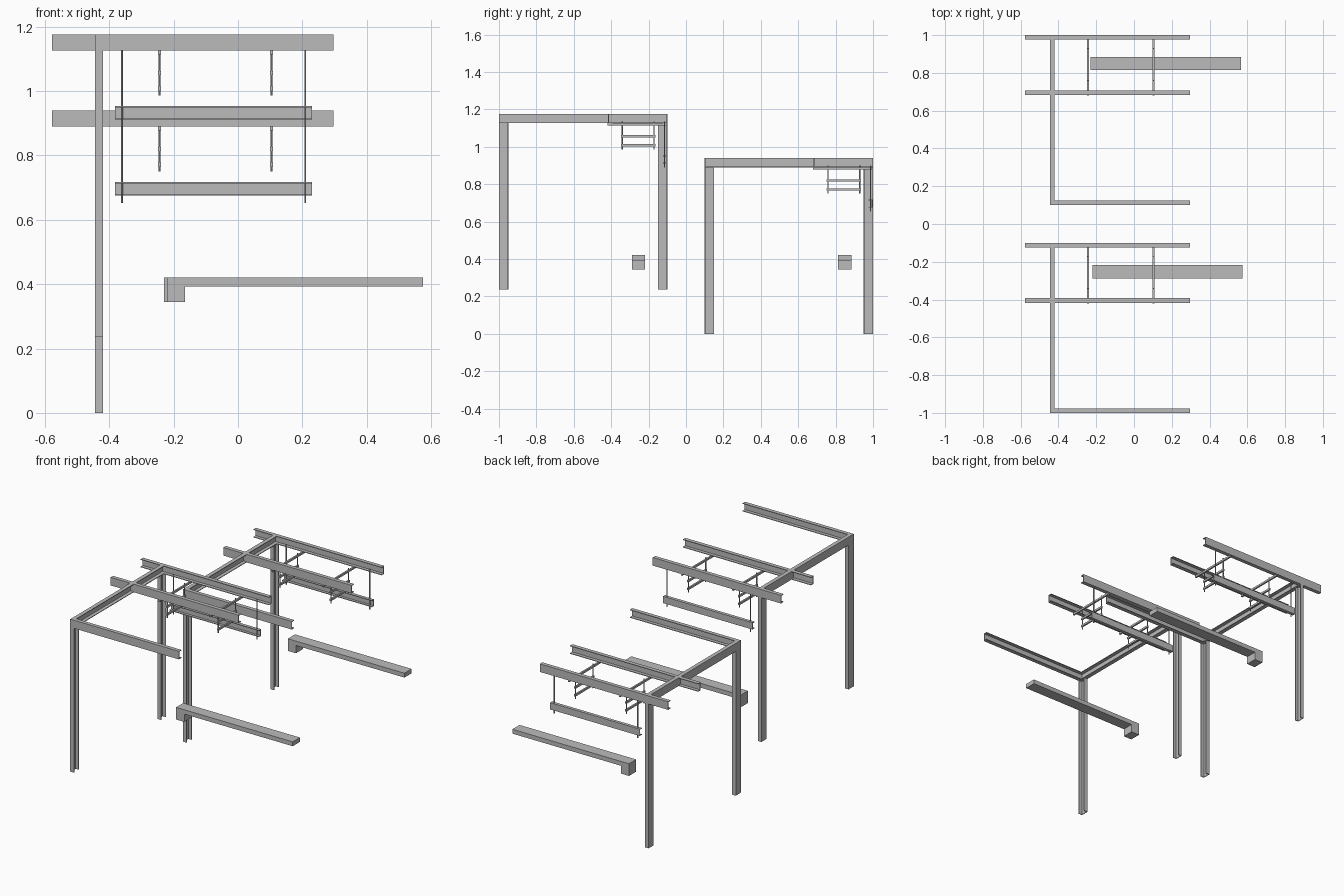
import bpy, bmesh
from mathutils import Vector, Matrix

cube = bpy.data.objects.get("Cube")
if cube:
    bpy.data.objects.remove(cube)

steel = bpy.data.materials.new("grey steel")
steel.use_nodes = True
steel.diffuse_color = (0.5, 0.5, 0.5, 1)
steel.node_tree.nodes["Principled BSDF"].inputs["Base Color"].default_value = (0.5, 0.5, 0.5, 1)


def finish(name, bm):
    bmesh.ops.recalc_face_normals(bm, faces=bm.faces)
    mesh = bpy.data.meshes.new(name)
    bm.to_mesh(mesh)
    bm.free()
    mesh.materials.append(steel)
    obj = bpy.data.objects.new(name, mesh)
    bpy.context.collection.objects.link(obj)
    return obj


def extrude_profile(name, points, offset):
    bm = bmesh.new()
    face = bm.faces.new([bm.verts.new(p) for p in points])
    new = bmesh.ops.extrude_face_region(bm, geom=[face], use_keep_orig=True)["geom"]
    bmesh.ops.translate(bm, vec=offset, verts=[v for v in new if isinstance(v, bmesh.types.BMVert)])
    return finish(name, bm)


def box(name, lo, hi):
    bm = bmesh.new()
    lo, hi = Vector(lo), Vector(hi)
    scale = Matrix.Diagonal((*(hi - lo), 1))
    bmesh.ops.create_cube(bm, size=1, matrix=Matrix.Translation((lo + hi) / 2) @ scale)
    return finish(name, bm)


def rod(name, x, y, low, high, radius=0.003):
    bm = bmesh.new()
    bmesh.ops.create_cone(bm, cap_ends=True, segments=8, radius1=radius, radius2=radius,
                          depth=high - low, matrix=Matrix.Translation((x, y, (low + high) / 2)))
    return finish(name, bm)


def channel(name, lo, hi, along, opening, sign, t=0.004):
    """C-section filling the bounds, open towards sign on the opening axis."""
    across = 3 - along - opening
    back, front = (lo[opening], hi[opening]) if sign > 0 else (hi[opening], lo[opening])
    b0, b1 = lo[across], hi[across]
    web = back + sign * t
    outline = [(back, b0), (front, b0), (front, b0 + t), (web, b0 + t),
               (web, b1 - t), (front, b1 - t), (front, b1), (back, b1)]
    points = []
    for a, b in outline:
        p = Vector((0, 0, 0))
        p[along], p[opening], p[across] = lo[along], a, b
        points.append(p)
    offset = Vector((0, 0, 0))
    offset[along] = hi[along] - lo[along]
    return extrude_profile(name, points, offset)


X, Y, Z = range(3)


def frame(side, y, z):
    """One frame; y is its front edge and z its foot."""
    under, top = z + 0.89, z + 0.94
    left, right = -0.445, 0.297

    # Posts and the main beams
    channel(side + "_front_post", (left, y, z), (-0.42, y + 0.05, under), Z, X, 1)
    channel(side + "_back_post", (left, y + 0.85, z), (-0.42, y + 0.9, under), Z, X, 1)
    channel(side + "_cross_beam", (left, y, under), (-0.42, y + 0.9, top), Y, X, 1)
    channel(side + "_front_beam", (left, y, under), (right, y + 0.024, top), X, Y, 1)
    channel(side + "_middle_beam", (-0.578, y + 0.583, under), (right, y + 0.607, top), X, Y, 1)
    channel(side + "_back_beam", (-0.578, y + 0.876, under), (right, y + 0.9, top), X, Y, -1)

    # Hanging ladder racks
    for i, x in enumerate((-0.244, 0.104)):
        label = f"{side}_rack_{i + 1}"
        box(label + "_top_strut", (x - 0.005, y + 0.58, under - 0.012), (x + 0.005, y + 0.895, under))
        for rung in (0.82, 0.772):
            box(label + "_rung", (x - 0.005, y + 0.652, z + rung - 0.006),
                (x + 0.005, y + 0.836, z + rung + 0.006))
        for ry in (0.659, 0.829):
            rod(label + "_rod", x, y + ry, z + 0.75, z + 0.9)

    # Suspended rail on two long rods
    channel(side + "_hung_rail", (-0.382, y + 0.876, z + 0.675), (0.23, y + 0.896, z + 0.717), X, Y, -1)
    for x in (-0.361, 0.209):
        rod(side + "_rail_rod", x, y + 0.886, z + 0.653, z + 0.9)


def hooked_bar(name, x, y):
    """Long flat bar with a block hanging from one end."""
    outline = [(0, 0.345), (0.056, 0.345), (0.056, 0.393), (0.796, 0.393), (0.796, 0.42), (0, 0.42)]
    extrude_profile(name, [(x + a, y, b) for a, b in outline], (0, 0.07, 0))


frame("rear", 0.1, 0)
frame("fore", -1.0, 0.236)
hooked_bar("rear_hooked_bar", -0.23, 0.814)
hooked_bar("fore_hooked_bar", -0.221, -0.288)
